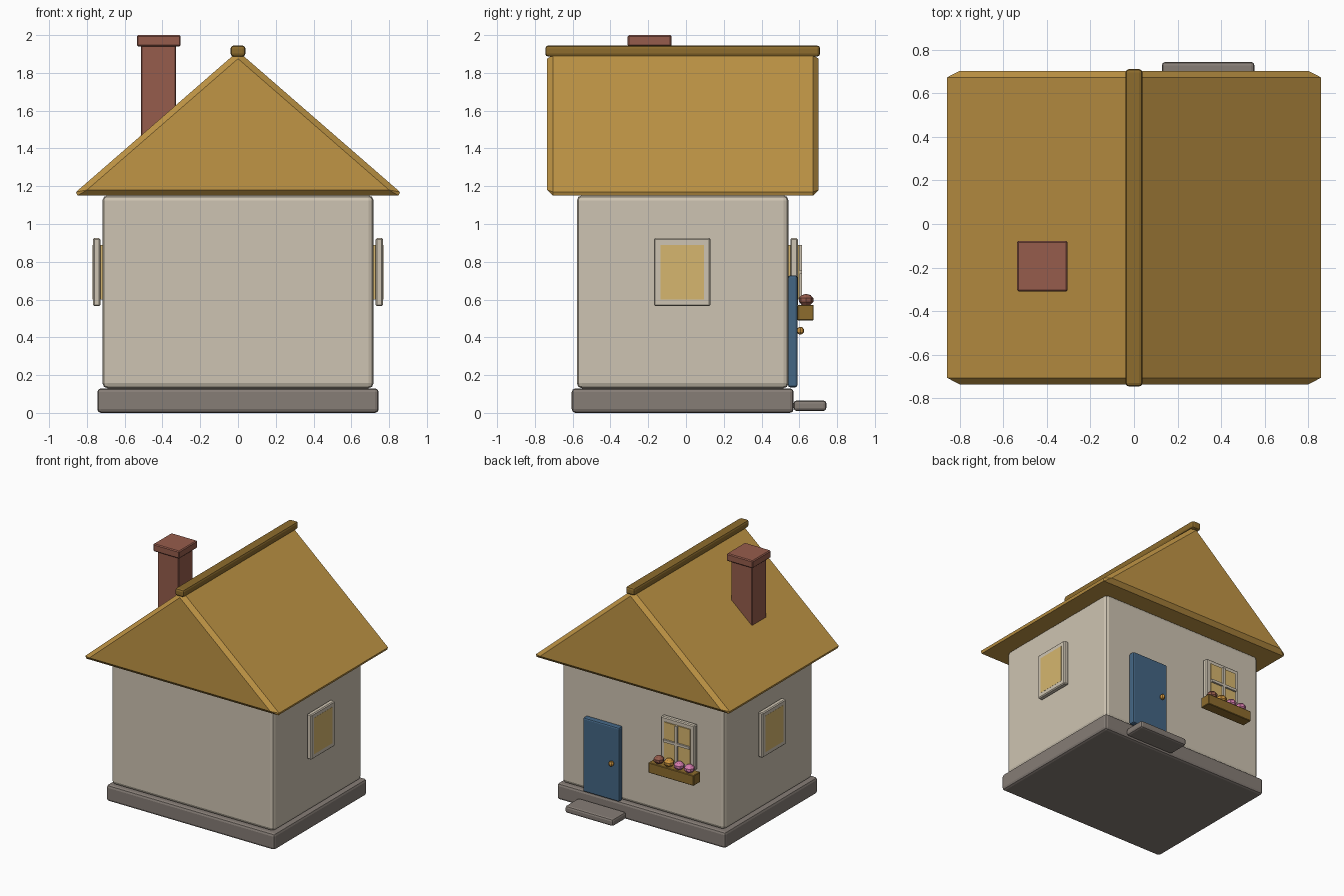
import bpy, bmesh
from mathutils import Matrix

cube = bpy.data.objects.get("Cube")
if cube:
    bpy.data.objects.remove(cube, do_unlink=True)


def linear(c):
    c /= 255
    return c / 12.92 if c <= 0.04045 else ((c + 0.055) / 1.055) ** 2.4


def material(name, r, g, b):
    mat = bpy.data.materials.new(name)
    mat.use_nodes = True
    color = (linear(r), linear(g), linear(b), 1)
    mat.diffuse_color = color
    bsdf = mat.node_tree.nodes["Principled BSDF"]
    bsdf.inputs["Base Color"].default_value = color
    bsdf.inputs["Roughness"].default_value = 0.8
    return mat


PLASTER = material("cream plaster", 206, 196, 178)
ROOF = material("straw roof", 192, 149, 69)
WOOD = material("dark wood", 141, 108, 45)
STONE = material("grey stone", 134, 125, 118)
BRICK = material("red brick", 150, 92, 76)
DOOR = material("blue door paint", 68, 102, 132)
GLASS = material("warm glass", 214, 182, 110)
GOLD = material("gold", 205, 148, 62)
PINK = material("pink petals", 215, 125, 175)


def finish(name, bm, mat, bevel=0, segments=1):
    """Bevel every edge and turn the bmesh into an object."""
    if bevel:
        bmesh.ops.bevel(bm, geom=bm.edges[:], offset=bevel, segments=segments,
                        profile=0.5, affect='EDGES', clamp_overlap=True)
    bmesh.ops.recalc_face_normals(bm, faces=bm.faces[:])
    mesh = bpy.data.meshes.new(name)
    bm.to_mesh(mesh)
    bm.free()
    mesh.materials.append(mat)
    obj = bpy.data.objects.new(name, mesh)
    bpy.context.collection.objects.link(obj)


def box(name, x, y, z, mat, bevel=0, segments=2):
    """Box from (low, high) pairs on each axis."""
    bm = bmesh.new()
    spans = (x, y, z)
    center = [(a + b) / 2 for a, b in spans]
    size = [b - a for a, b in spans]
    bmesh.ops.create_cube(bm, size=1, matrix=Matrix.Translation(center) @ Matrix.Diagonal((*size, 1)))
    finish(name, bm, mat, bevel, segments)


def ball(name, center, radius, mat, squash=1):
    bm = bmesh.new()
    shape = Matrix.Diagonal((radius, radius, radius * squash, 1))
    bmesh.ops.create_uvsphere(bm, u_segments=8, v_segments=5, radius=1,
                              matrix=Matrix.Translation(center) @ shape)
    finish(name, bm, mat)


def around(c, width):
    return (c - width / 2, c + width / 2)


# Foundation and walls
box("foundation", (-0.745, 0.745), (-0.605, 0.57), (0, 0.13), STONE, 0.02)
box("walls", (-0.718, 0.718), (-0.578, 0.543), (0.13, 1.152), PLASTER, 0.028)

# Solid gabled roof with chamfered edges
bm = bmesh.new()
gable = [bm.verts.new(p) for p in ((-0.88, -0.735, 1.15), (0.88, -0.735, 1.15), (0, -0.735, 1.915))]
far_gable = [bm.verts.new(v.co + Matrix.Translation((0, 1.437, 0)).translation) for v in gable]
bm.faces.new(gable)
bm.faces.new(far_gable[::-1])
for i in range(3):
    j = (i + 1) % 3
    bm.faces.new((gable[j], gable[i], far_gable[i], far_gable[j]))
finish("roof", bm, ROOF, 0.03)
box("roof_ridge", (-0.039, 0.039), (-0.745, 0.71), (1.886, 1.945), WOOD, 0.016)

# Chimney
box("chimney_shaft", around(-0.42, 0.185), around(-0.193, 0.185), (1.25, 1.95), BRICK, 0.005, 1)
box("chimney_cap", around(-0.42, 0.232), around(-0.193, 0.232), (1.94, 2.0), BRICK, 0.007, 1)

# Door, knob and step
DOOR_X = 0.34
box("door", around(DOOR_X, 0.32), (0.54, 0.59), (0.135, 0.728), DOOR, 0.012)
ball("door_knob", (0.238, 0.605, 0.435), 0.021, GOLD)
box("door_step", around(DOOR_X, 0.425), (0.57, 0.743), (0.01, 0.066), STONE, 0.016)

# Side windows: slab frame with a pane showing on its outer face
FRAME_Z, PANE_Z = (0.565, 0.925), (0.6, 0.89)
for side, sign in (("left", 1), ("right", -1)):
    frame_x = around(sign * 0.748, 0.04)
    pane_x = around(sign * 0.742, 0.054)
    box(side + "_window_frame", frame_x, around(-0.02, 0.3), FRAME_Z, PLASTER, 0.007, 1)
    box(side + "_window_pane", pane_x, around(-0.02, 0.23), PANE_Z, GLASS)

# Window beside the door, with glazing bars
WIN_X = -0.34
box("door_side_window_frame", around(WIN_X, 0.3), (0.552, 0.592), FRAME_Z, PLASTER, 0.007, 1)
box("door_side_window_pane", around(WIN_X, 0.23), (0.54, 0.6), PANE_Z, GLASS)
box("upright_glazing_bar", around(WIN_X, 0.02), (0.595, 0.614), PANE_Z, PLASTER)
box("level_glazing_bar", around(WIN_X, 0.23), (0.595, 0.614), around(0.745, 0.02), PLASTER)

# Flower box
box("flower_box", around(WIN_X, 0.4), (0.59, 0.676), (0.49, 0.572), WOOD, 0.004, 1)
for i, petals in enumerate((BRICK, GOLD, PINK, PINK)):
    ball(f"flower_{i + 1}", (WIN_X + 0.135 - 0.09 * i, 0.636, 0.598), 0.04, petals, 0.8)
